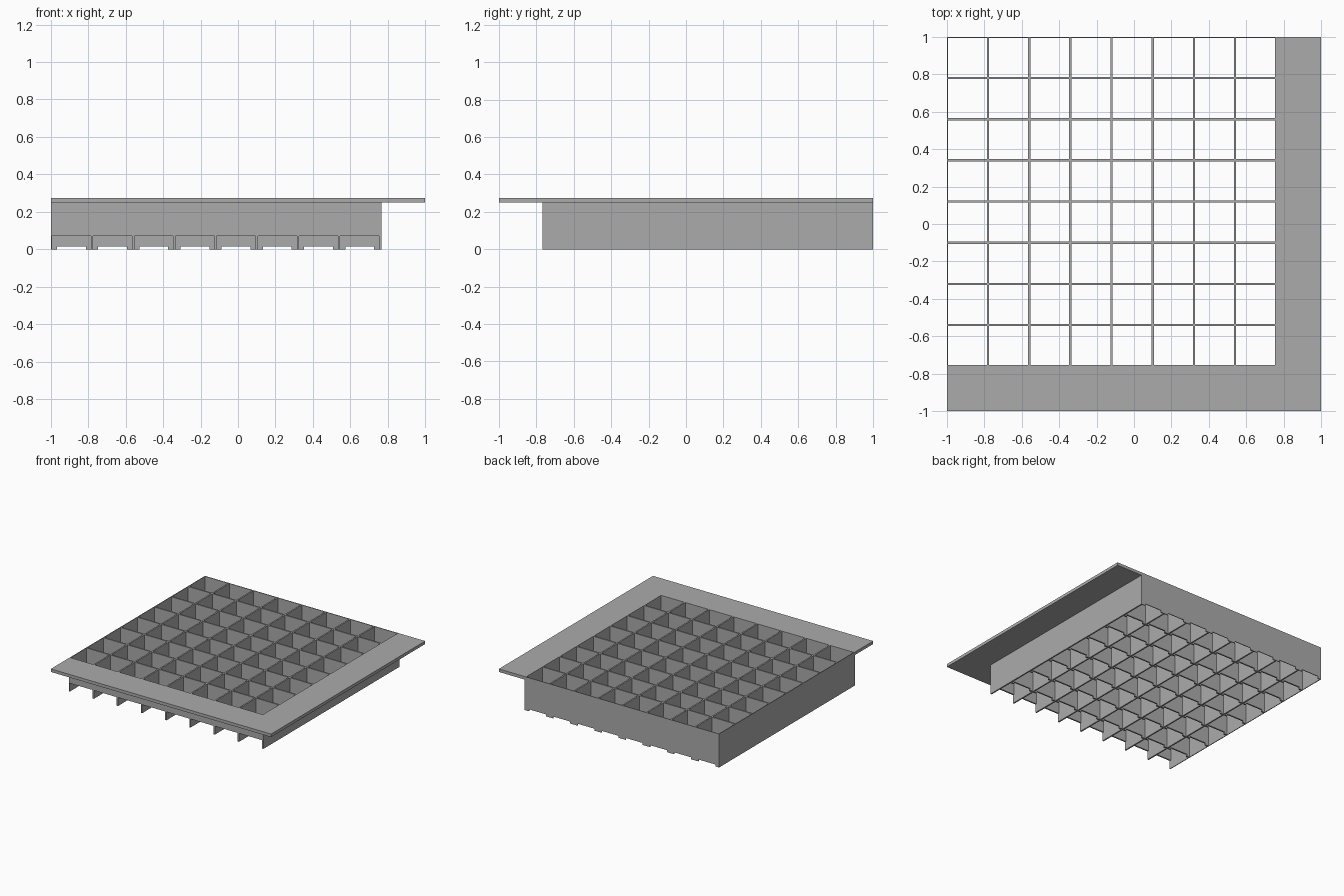
import bpy
import bmesh
from mathutils import Vector

if "Cube" in bpy.data.objects:
    bpy.data.objects.remove(bpy.data.objects["Cube"], do_unlink=True)

CELLS, PITCH, T = 8, 0.22, 0.012      # grid cells, spacing, blade thickness
H = T / 2
TOP, RIM = 0.275, 0.25                # top of grid, underside of flange
FRONT_LIP = 0.07                      # lower edge of the front wall
NOTCH, TOOTH = 0.016, 0.033           # notch height, tooth half width
OUT = -1 + CELLS * PITCH + H          # outer face of the walls
INN = OUT - T                         # inner face of the walls

grey = bpy.data.materials.new("grey_metal")
grey.use_nodes = True
grey.diffuse_color = (0.41, 0.41, 0.41, 1)
grey.node_tree.nodes["Principled BSDF"].inputs["Base Color"].default_value = grey.diffuse_color


def extrude(name, outline, axis, start, end):
    """Extrude a 2D outline along an axis; the outline uses the other two axes in order."""
    bm = bmesh.new()
    verts = []
    for u, v in outline:
        co = [u, v]
        co.insert(axis, start)
        verts.append(bm.verts.new(co))
    face = bm.faces.new(verts)
    shift = Vector((0, 0, 0))
    shift[axis] = end - start
    new = bmesh.ops.extrude_face_region(bm, geom=[face])["geom"]
    moved = [g for g in new if isinstance(g, bmesh.types.BMVert)]
    bmesh.ops.translate(bm, verts=moved, vec=shift)
    bmesh.ops.recalc_face_normals(bm, faces=bm.faces)
    mesh = bpy.data.meshes.new(name)
    bm.to_mesh(mesh)
    bm.free()
    mesh.materials.append(grey)
    obj = bpy.data.objects.new(name, mesh)
    bpy.context.collection.objects.link(obj)
    return obj


def rect(a, b, c, d):
    return [(a, c), (b, c), (b, d), (a, d)]


def toothed_outline(left, right):
    """Blade side with a shallow notch under every cell."""
    pts = [(left, TOP), (left, 0)]
    for i in range(CELLS):
        a = -1 + i * PITCH + TOOTH
        b = -1 + (i + 1) * PITCH - TOOTH
        pts += [(a, 0), (a, NOTCH), (b, NOTCH), (b, 0)]
    return pts + [(right, 0), (right, TOP)]


# L-shaped flange along the front and one side
extrude("flange", [(-1, -1), (1, -1), (1, 1), (INN, 1), (INN, -INN), (-1, -INN)], 2, RIM, TOP)

# Outer walls
extrude("side_wall", rect(-OUT, 1, 0, RIM), 0, INN, OUT)
extrude("front_wall", rect(-1, INN, FRONT_LIP, RIM), 1, -OUT, -INN)
extrude("open_side_wall", rect(-OUT, 1, 0, TOP), 0, -1, -1 + H)
extrude("back_wall", toothed_outline(-1 + H, INN), 1, 1 - H, 1)

# Crossing blades
lengthwise = [(1 - H, TOP), (1 - H, 0), (-OUT, 0), (-OUT, FRONT_LIP), (-INN, FRONT_LIP), (-INN, TOP)]
for i in range(1, CELLS):
    p = -1 + i * PITCH
    extrude("lengthwise_blade", lengthwise, 0, p - H, p + H)
    extrude("cross_blade", toothed_outline(-1 + H, INN), 1, -p - H, -p + H)
